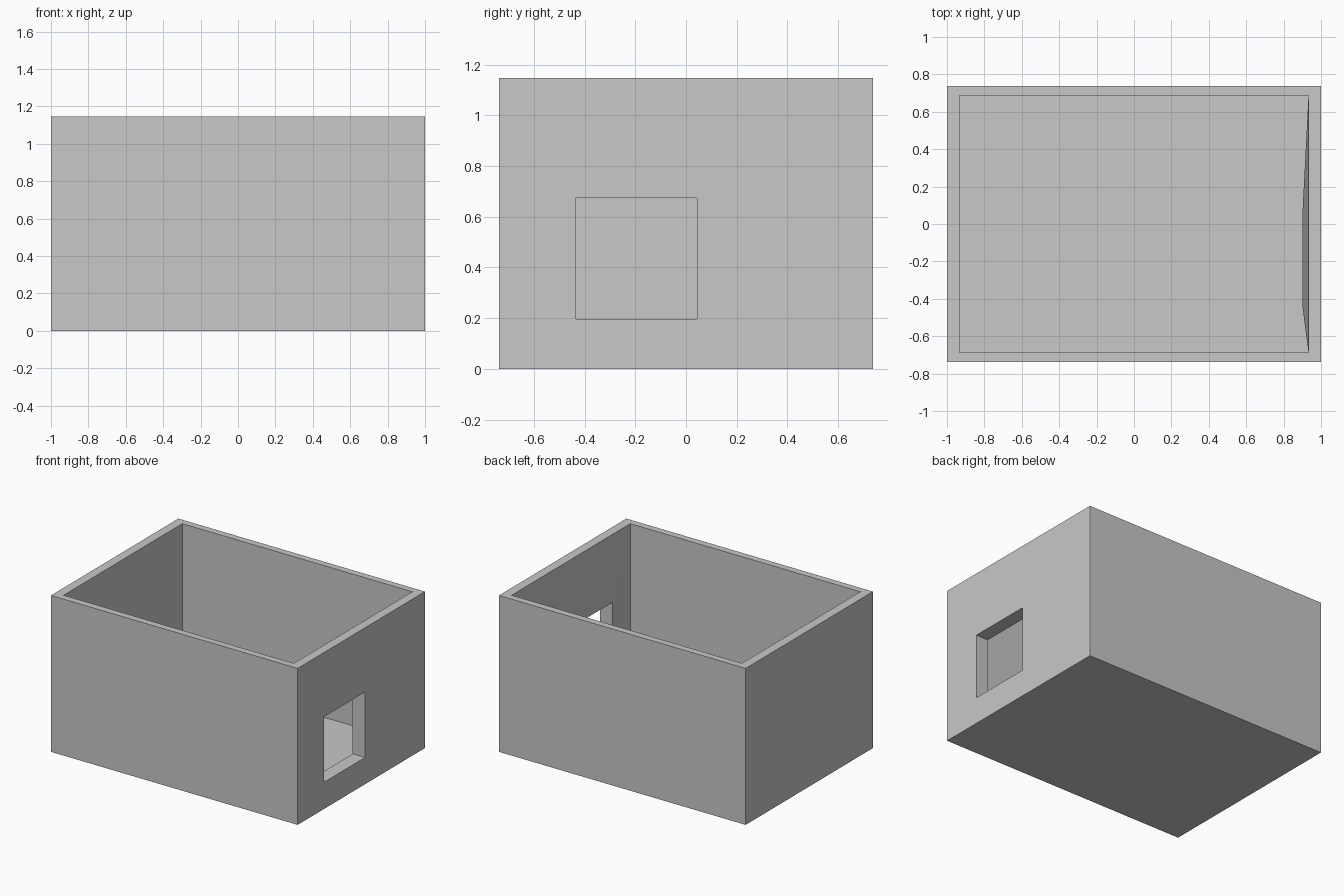
import bpy
import bmesh

cube = bpy.data.objects.get("Cube")
if cube:
    bpy.data.objects.remove(cube, do_unlink=True)

# Plain grey for the whole shell
grey = bpy.data.materials.new("light_grey")
grey.use_nodes = True
colour = (0.58, 0.58, 0.58, 1)
grey.diffuse_color = colour
grey.node_tree.nodes["Principled BSDF"].inputs["Base Color"].default_value = colour

OUT_X, OUT_Y, HEIGHT = 1.0, 0.737, 1.147
IN_X, IN_Y, FLOOR = 0.933, 0.687, 0.035
WINDOW = (-0.435, 0.043, 0.196, 0.675)
FRAME_X = 0.9

bm = bmesh.new()


def flat_ring(half_x, half_y, z):
    return [bm.verts.new((sx * half_x, sy * half_y, z))
            for sx, sy in ((-1, -1), (1, -1), (1, 1), (-1, 1))]


def window_ring(x):
    y0, y1, z0, z1 = WINDOW
    return [bm.verts.new((x, y, z))
            for y, z in ((y0, z0), (y1, z0), (y1, z1), (y0, z1))]


def bridge(a, b, skip=()):
    for i in range(4):
        if i not in skip:
            j = (i + 1) % 4
            bm.faces.new((a[i], a[j], b[j], b[i]))


# Open box: outer walls, rim, inner walls; the left wall stays open for the window
outer_low, outer_top = flat_ring(OUT_X, OUT_Y, 0), flat_ring(OUT_X, OUT_Y, HEIGHT)
inner_top, inner_low = flat_ring(IN_X, IN_Y, HEIGHT), flat_ring(IN_X, IN_Y, FLOOR)
bridge(outer_low, outer_top, skip=(1,))
bridge(outer_top, inner_top)
bridge(inner_top, inner_low, skip=(1,))
bm.faces.new(outer_low)
bm.faces.new(inner_low)

# Window wall: flat outside, inside rising gently to the window edge
hole_out, hole_in = window_ring(OUT_X), window_ring(FRAME_X)
bridge([outer_low[1], outer_low[2], outer_top[2], outer_top[1]], hole_out)
bridge(hole_out, hole_in)
bridge(hole_in, [inner_low[1], inner_low[2], inner_top[2], inner_top[1]])

bmesh.ops.recalc_face_normals(bm, faces=bm.faces)
mesh = bpy.data.meshes.new("open_box_with_window")
bm.to_mesh(mesh)
bm.free()
mesh.materials.append(grey)
box = bpy.data.objects.new("open_box_with_window", mesh)
bpy.context.collection.objects.link(box)
